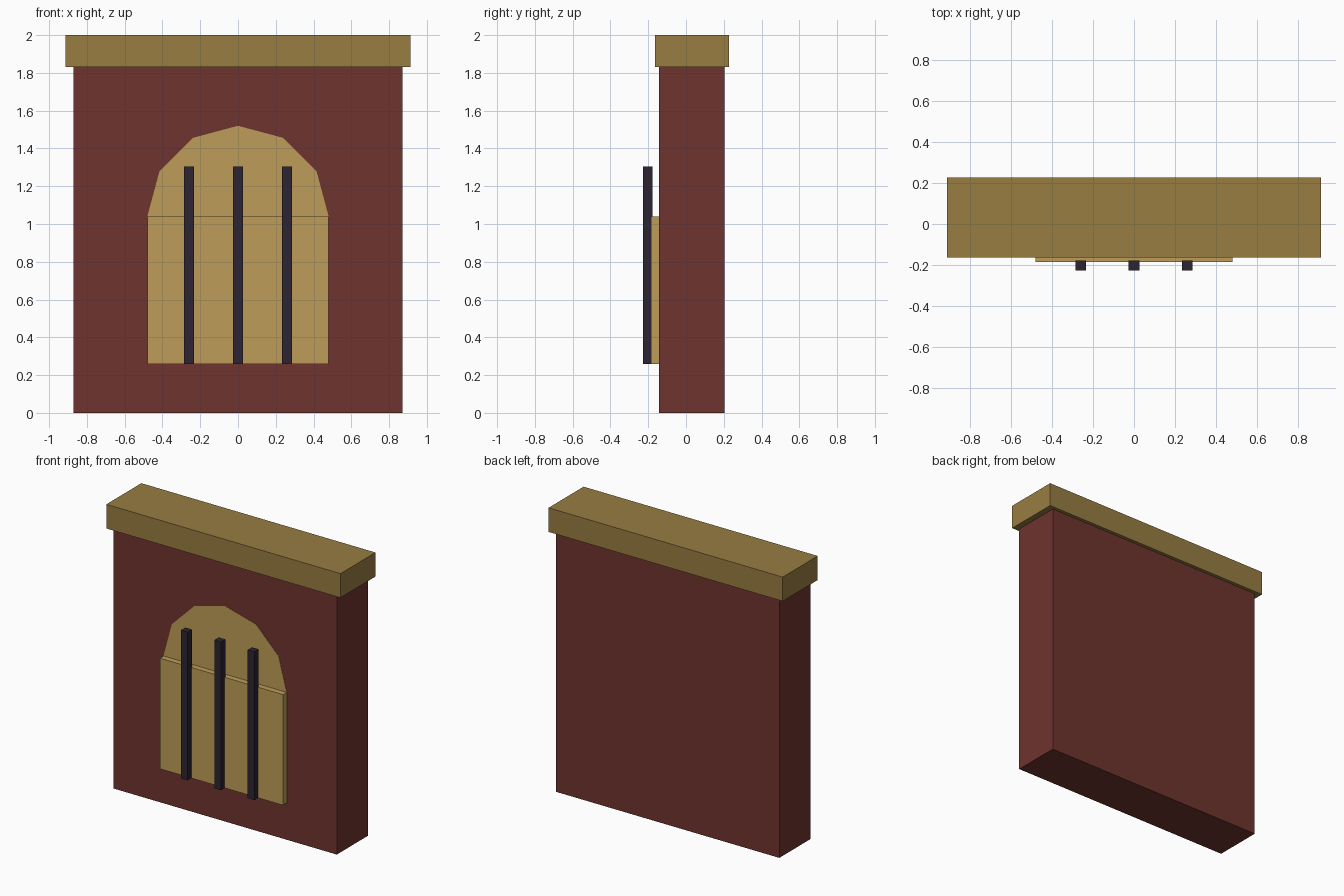
import bpy
import math

if "Cube" in bpy.data.objects:
    bpy.data.objects.remove(bpy.data.objects["Cube"])


def material(name, srgb):
    """Flat colour material from 0-255 sRGB values, converted to linear."""
    m = bpy.data.materials.new(name)
    lin = [((c / 255 + 0.055) / 1.055) ** 2.4 for c in srgb]
    m.diffuse_color = (*lin, 1)
    m.use_nodes = True
    m.node_tree.nodes["Principled BSDF"].inputs["Base Color"].default_value = m.diffuse_color
    return m


def box(name, x, y, z, mat):
    """Box from (min, max) ranges on each axis."""
    bpy.ops.mesh.primitive_cube_add(size=1, location=[sum(r) / 2 for r in (x, y, z)])
    ob = bpy.context.object
    ob.name = name
    ob.scale = [r[1] - r[0] for r in (x, y, z)]
    bpy.ops.object.transform_apply(location=False, rotation=False, scale=True)
    ob.data.materials.append(mat)
    return ob


brick = material("dark red brick", (110, 52, 46))
stone = material("ochre stone", (152, 125, 66))
glow = material("pale gold pane", (190, 157, 88))
iron = material("dark iron", (45, 36, 48))

# Wall slab and overhanging coping
box("wall", (-0.87, 0.87), (-0.142, 0.203), (0, 1.83), brick)
box("coping", (-0.913, 0.913), (-0.163, 0.227), (1.83, 2.0), stone)

# Window: raised lower pane and a 12-sided round head lying flush with the wall
box("window_pane", (-0.48, 0.48), (-0.185, -0.142), (0.26, 1.04), glow)
bpy.ops.mesh.primitive_cylinder_add(vertices=12, radius=0.48, depth=0.04,
                                    location=(0, -0.124, 1.04),
                                    rotation=(math.pi / 2, 0, 0))
head = bpy.context.object
head.name = "window_arch"
head.data.materials.append(glow)

# Three upright window bars
for i, x in enumerate((-0.26, 0, 0.26)):
    box(f"window_bar_{i + 1}", (x - 0.026, x + 0.026), (-0.227, -0.178), (0.26, 1.305), iron)
